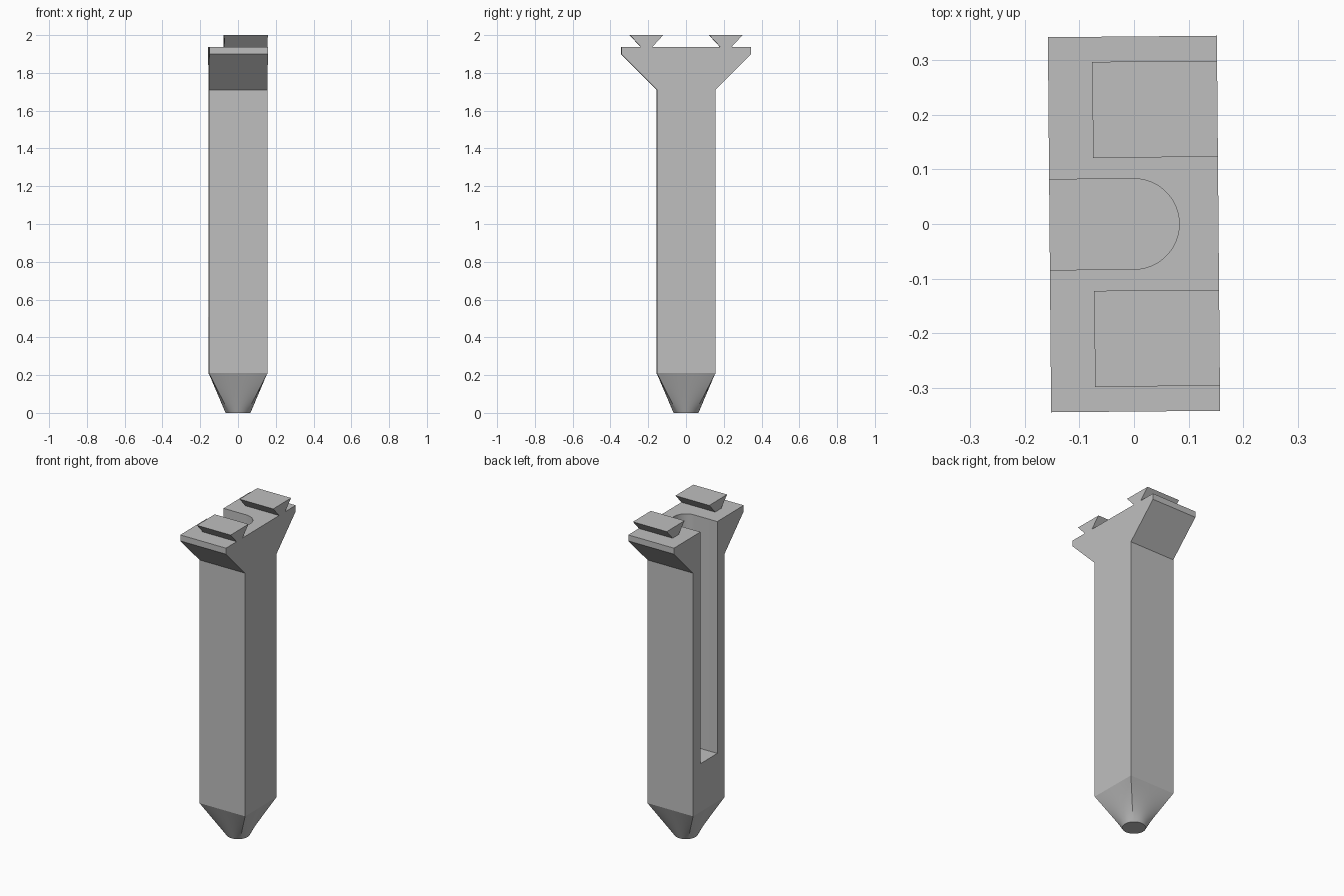
import bpy, bmesh, math
from mathutils import Matrix

cube = bpy.data.objects.get("Cube")
if cube:
    bpy.data.objects.remove(cube, do_unlink=True)

HALF = 0.155                     # half width of the square shaft
TIP_TOP, HEAD_TOP, TOP = 0.21, 1.937, 2.0
TURN = Matrix.Rotation(math.radians(0.5), 4, 'Z')

grey = bpy.data.materials.new("plain grey")
grey.use_nodes = True
colour = (0.52, 0.52, 0.52, 1)
grey.diffuse_color = colour
grey.node_tree.nodes["Principled BSDF"].inputs["Base Color"].default_value = colour


def finish(name, bm):
    """Turn a bmesh into a named object, slightly rotated about z."""
    bmesh.ops.recalc_face_normals(bm, faces=bm.faces)
    bm.transform(TURN)
    mesh = bpy.data.meshes.new(name)
    bm.to_mesh(mesh)
    bm.free()
    mesh.materials.append(grey)
    obj = bpy.data.objects.new(name, mesh)
    bpy.context.collection.objects.link(obj)
    return obj


def prism(name, outline, direction):
    """Extrude a closed outline along a vector."""
    bm = bmesh.new()
    face = bm.faces.new([bm.verts.new(p) for p in outline])
    out = bmesh.ops.extrude_face_region(bm, geom=[face])
    moved = [v for v in out["geom"] if isinstance(v, bmesh.types.BMVert)]
    bmesh.ops.translate(bm, verts=moved, vec=direction)
    return finish(name, bm)


def smooth(obj, degrees):
    bpy.ops.object.select_all(action='DESELECT')
    obj.select_set(True)
    bpy.context.view_layer.objects.active = obj
    bpy.ops.object.shade_smooth_by_angle(angle=math.radians(degrees))


# Shaft with flared head, one side profile mirrored in y
side = [(HALF, TIP_TOP), (HALF, 1.71), (0.344, 1.9), (0.344, HEAD_TOP)]
profile = side + [(-y, z) for y, z in reversed(side)]
shaft = prism("shaft_and_head", [(-HALF, y, z) for y, z in profile], (2 * HALF, 0, 0))

# Round-ended slot, open at the -x side and at the top
R, FLOOR, ARC = 0.083, 0.507, 32
slot = [(-0.3, R, FLOOR), (-0.3, -R, FLOOR)]
for i in range(ARC + 1):
    a = math.pi * (i / ARC - 0.5)
    slot.append((R * math.cos(a), R * math.sin(a), FLOOR))
cutter = prism("slot_cutter", slot, (0, 0, 2))
cutter.hide_render = True

cut = shaft.modifiers.new("slot", 'BOOLEAN')
cut.operation = 'DIFFERENCE'
cut.solver = 'EXACT'
cut.object = cutter
bpy.context.view_layer.objects.active = shaft
bpy.ops.object.modifier_apply(modifier=cut.name)
bpy.data.objects.remove(cutter, do_unlink=True)
smooth(shaft, 20)

# Dovetail rails on the head
for name, centre in (("front_dovetail", -0.21), ("back_dovetail", 0.21)):
    ends = [(-0.03, HEAD_TOP), (0.03, HEAD_TOP), (0.088, TOP), (-0.088, TOP)]
    prism(name, [(-0.074, centre + y, z) for y, z in ends], (HALF + 0.074, 0, 0))

# Tip blending from the square shaft to a small round end
STEPS, LEVELS, TIP_R = 16, 8, 0.066
bm = bmesh.new()
rings = []
for level in range(LEVELS + 1):
    t = level / LEVELS
    ring = []
    for quarter in range(4):
        spin = Matrix.Rotation(quarter * math.pi / 2, 3, 'Z')
        for i in range(STEPS):
            a = math.pi / 2 * (i / STEPS - 0.5)
            x = t * HALF + (1 - t) * TIP_R * math.cos(a)
            y = t * HALF * (2 * i / STEPS - 1) + (1 - t) * TIP_R * math.sin(a)
            ring.append(bm.verts.new(spin @ Matrix.Translation((x, y, t * TIP_TOP)).translation))
    rings.append(ring)
for low, high in zip(rings, rings[1:]):
    for i in range(len(low)):
        j = (i + 1) % len(low)
        bm.faces.new((low[i], low[j], high[j], high[i]))
bm.faces.new(rings[0])
bm.faces.new(rings[-1])
smooth(finish("tapered_tip", bm), 25)
